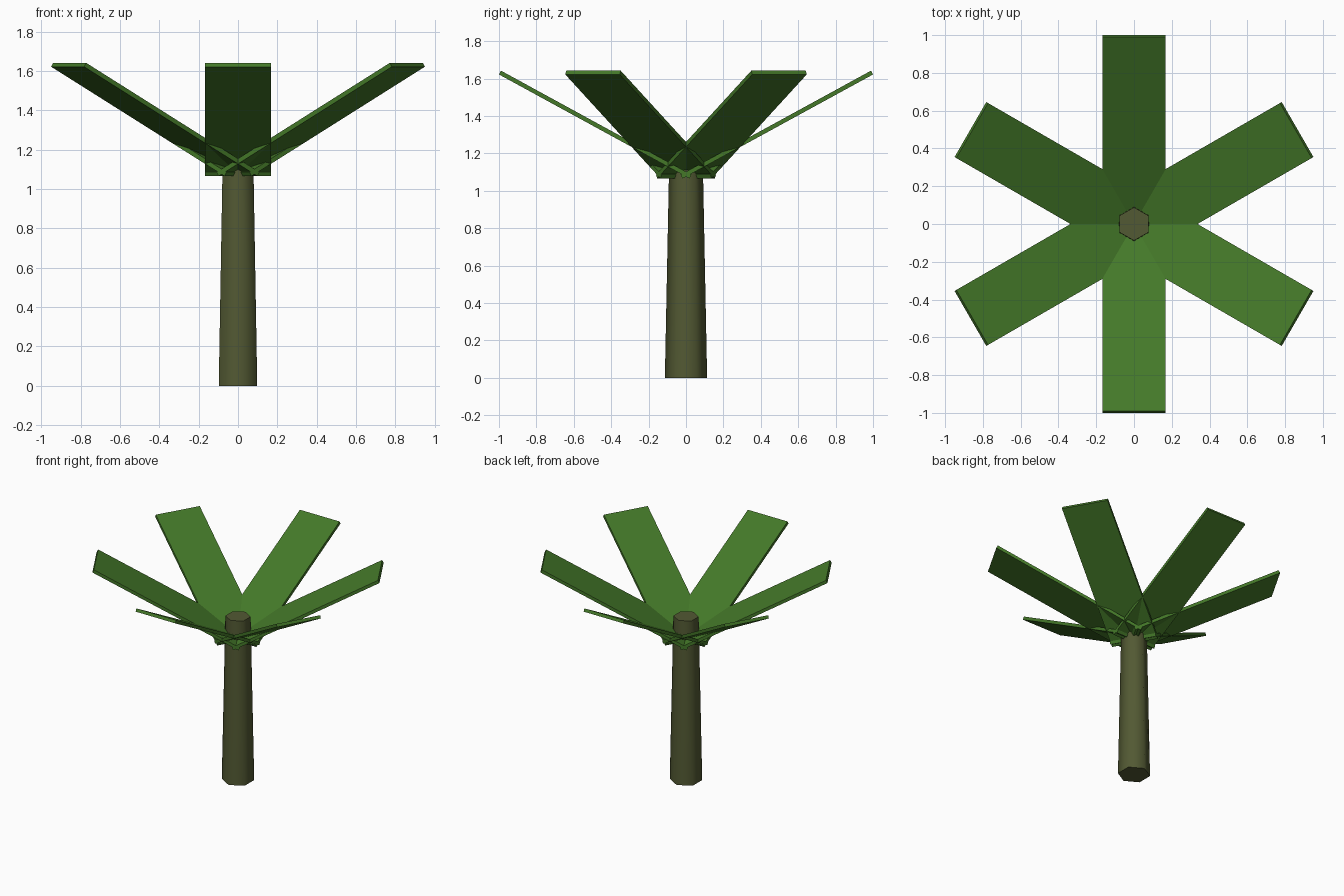
import bpy, math
from mathutils import Matrix, Vector

cube = bpy.data.objects.get("Cube")
if cube:
    bpy.data.objects.remove(cube, do_unlink=True)


def material(name, rgb):
    m = bpy.data.materials.new(name)
    m.use_nodes = True
    m.diffuse_color = (*rgb, 1)
    m.node_tree.nodes["Principled BSDF"].inputs["Base Color"].default_value = (*rgb, 1)
    return m


bark = material("olive_bark", (0.085, 0.10, 0.033))
leaf_green = material("leaf_green", (0.058, 0.19, 0.022))

# Trunk: tapered six-sided column with smooth sides and sharp caps
HEIGHT = 1.25
bpy.ops.mesh.primitive_cone_add(vertices=6, radius1=0.113, radius2=0.088,
                                depth=HEIGHT, location=(0, 0, HEIGHT / 2))
trunk = bpy.context.object
trunk.name = "trunk"
trunk.data.materials.append(bark)
bpy.ops.object.shade_smooth_by_angle(angle=math.radians(70))

# Leaves: six flat planks tilted upwards and fanned around the trunk
TILT = 0.5
LENGTH, WIDTH, THICKNESS = 1.16, 0.336, 0.023
middle = Vector((0.4855, 0, 1.354))
for i in range(6):
    bpy.ops.mesh.primitive_cube_add(size=1)
    leaf = bpy.context.object
    leaf.name = f"leaf_{i + 1}"
    leaf.data.transform(Matrix.Diagonal((LENGTH, WIDTH, THICKNESS, 1)))
    leaf.matrix_world = (Matrix.Rotation(math.radians(30 + 60 * i), 4, "Z")
                         @ Matrix.Translation(middle)
                         @ Matrix.Rotation(-TILT, 4, "Y"))
    leaf.data.materials.append(leaf_green)
